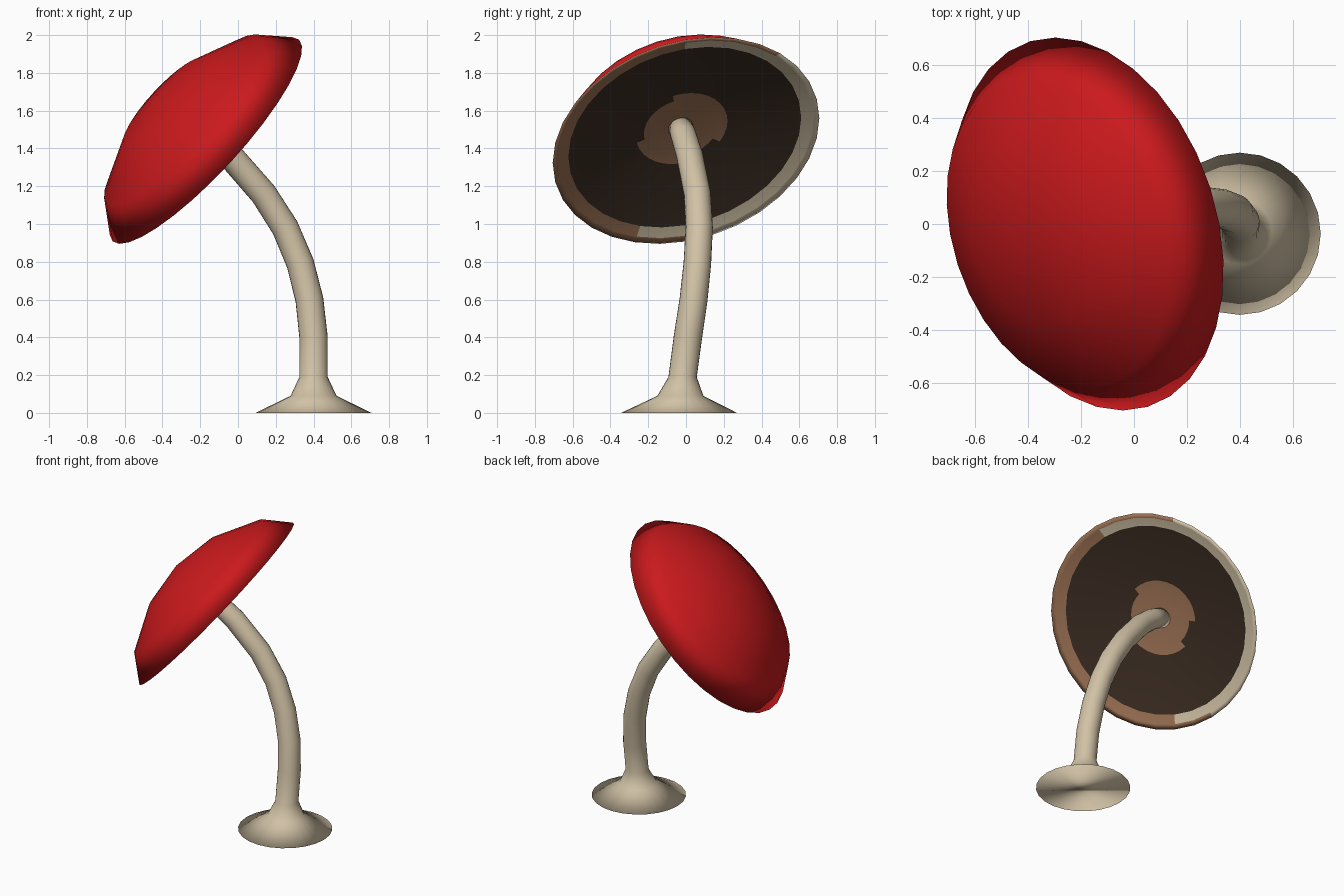
import bpy, bmesh, math
from mathutils import Vector

if "Cube" in bpy.data.objects:
    bpy.data.objects.remove(bpy.data.objects["Cube"])


def mat(name, rgb):
    m = bpy.data.materials.new(name)
    m.diffuse_color = (*rgb, 1)
    m.use_nodes = True
    m.node_tree.nodes["Principled BSDF"].inputs["Base Color"].default_value = m.diffuse_color
    return m


RED = mat("cap red", (0.60, 0.010, 0.012))
BROWN = mat("underside brown", (0.33, 0.165, 0.088))
DARK = mat("gill dark brown", (0.043, 0.025, 0.016))
CREAM = mat("stem cream", (0.64, 0.54, 0.38))


def loft(name, rings, mats, close_start=False):
    """Skin a list of vertex rings, smooth all over; a one-point ring is a pole."""
    bm = bmesh.new()
    vs = [[bm.verts.new(p) for p in r] for r in rings]
    for a, b in zip(vs, vs[1:]):
        n = max(len(a), len(b))
        for i in range(n):
            j = (i + 1) % n
            if len(a) == 1:
                bm.faces.new((a[0], b[j], b[i]))
            elif len(b) == 1:
                bm.faces.new((a[i], a[j], b[0]))
            else:
                bm.faces.new((a[i], a[j], b[j], b[i]))
    if close_start:
        bm.faces.new(vs[0][::-1])
    bmesh.ops.recalc_face_normals(bm, faces=bm.faces[:])
    for f in bm.faces:
        f.smooth = True
    me = bpy.data.meshes.new(name)
    bm.to_mesh(me)
    bm.free()
    for m in mats:
        me.materials.append(m)
    ob = bpy.data.objects.new(name, me)
    bpy.context.collection.objects.link(ob)
    return ob


def ring(center, axis, r, n):
    """Circle of n points around an axis, untwisted by following the y axis."""
    if r == 0:
        return [center]
    axis = axis.normalized()
    side = Vector((0, 1, 0))
    side = (side - axis * side.dot(axis)).normalized()
    other = axis.cross(side)
    return [center + r * (math.cos(t) * side + math.sin(t) * other)
            for t in (2 * math.pi * i / n for i in range(n))]


# Tilted cap: rim centre and outward axis; profile as (radius, height along axis)
C = Vector((-0.17, 0, 1.442))
N = Vector((-0.715, -0.24, 0.66)).normalized()
SEG = 32
profile = [(0, 0.363), (0.31, 0.311), (0.60, 0.167), (0.727, 0),      # red dome
           (0.695, 0.010), (0.635, 0.027),                            # lip
           (0.45, 0.065), (0.25, 0.096), (0.205, 0.101), (0, 0.112)]  # gills, centre
cap = loft("cap", [ring(C + N * h, N, r, SEG) for r, h in profile],
           [RED, BROWN, CREAM, DARK])
for i, p in enumerate(cap.data.polygons):
    band = i // SEG
    d = p.center - C
    a = math.degrees(math.atan2(d.y, d.z)) % 360
    if band < 3:
        p.material_index = 0
    elif band == 3:      # outer lip
        p.material_index = 2 if 45 < a < 175 else 1
    elif band == 4:      # inner lip
        p.material_index = 2 if 2 < a < 212 else 1
    elif band in (5, 6):
        p.material_index = 3
    elif band == 7:      # centre patch is slightly oval
        p.material_index = 1 if abs(math.cos(math.radians(a - 35))) > 0.6 else 3
    else:
        p.material_index = 1

# Curved stem with a flared foot: x, y, z, radius
path = [(0.40, -0.037, 0.0, 0.307), (0.40, -0.03, 0.09, 0.122), (0.40, -0.018, 0.19, 0.075),
        (0.40, 0.01, 0.4, 0.075), (0.378, 0.04, 0.6, 0.074), (0.33, 0.06, 0.79, 0.073),
        (0.25, 0.07, 0.98, 0.072), (0.135, 0.06, 1.16, 0.071), (-0.04, 0.02, 1.36, 0.07),
        (-0.16, -0.01, 1.46, 0.068), (-0.28, -0.035, 1.53, 0.066)]
pts = [Vector(p[:3]) for p in path]
rings = []
for i, p in enumerate(path):
    t = pts[min(i + 1, len(pts) - 1)] - pts[max(i - 1, 0)]
    rings.append(ring(pts[i], Vector((0, 0, 1)) if i < 3 else t, p[3], 24))
rings.append([pts[-1]])
loft("stem", rings, [CREAM], close_start=True)
